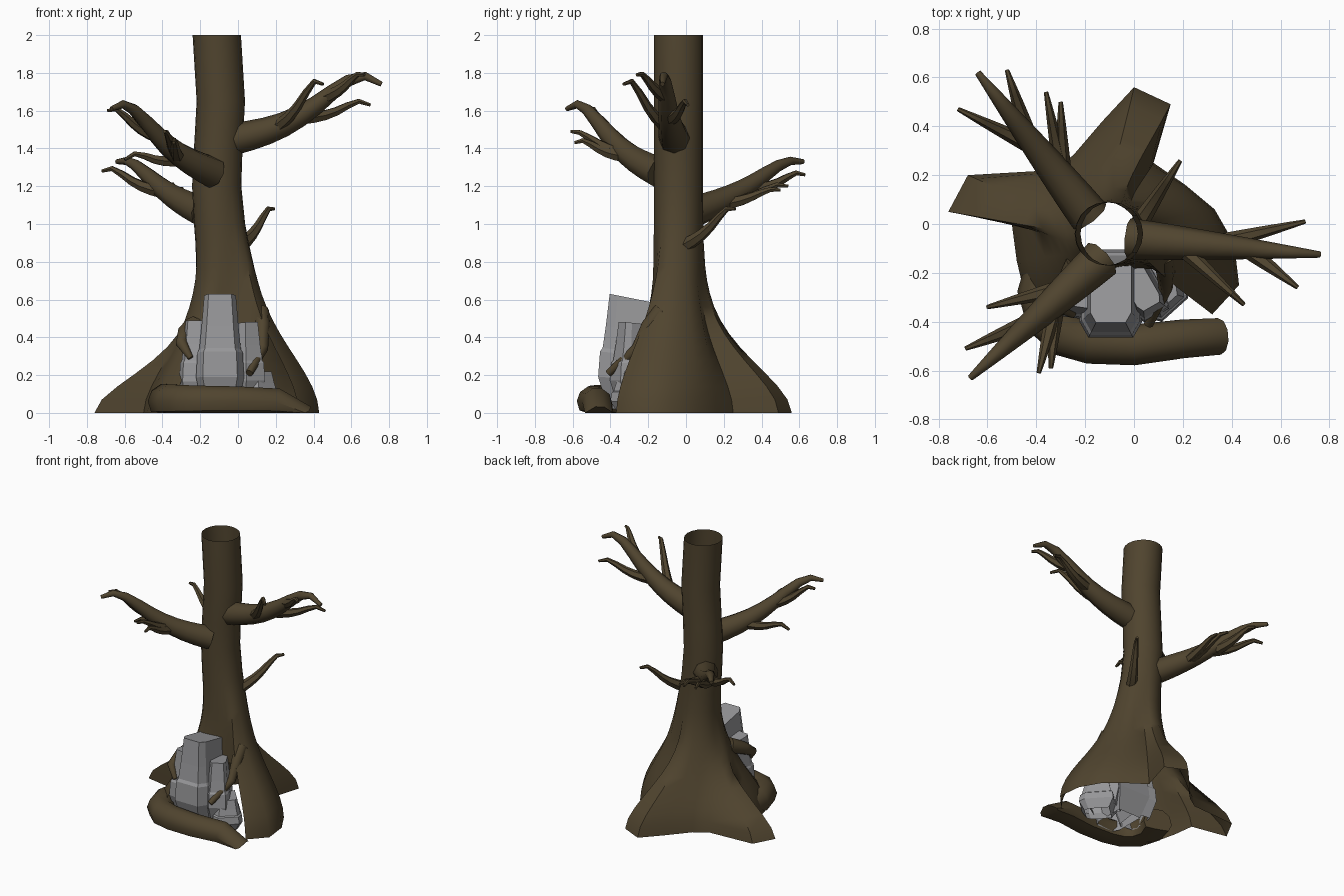
import bpy, bmesh, math
from mathutils import Matrix, Vector

if "Cube" in bpy.data.objects:
    bpy.data.objects.remove(bpy.data.objects["Cube"])


def material(name, rgb):
    mat = bpy.data.materials.new(name)
    mat.use_nodes = True
    mat.diffuse_color = (*rgb, 1)
    shader = mat.node_tree.nodes["Principled BSDF"]
    shader.inputs["Base Color"].default_value = (*rgb, 1)
    return mat


BARK = material("brown bark", (.08, .058, .028))
STONE = material("grey stone", (.31, .31, .32))


def loft(name, rings, mat, smooth=True, bottom=True, top=True, hole=None):
    """Skin a stack of rings; hole(level, column) tells which faces to leave out."""
    bm = bmesh.new()
    verts = [[bm.verts.new(point) for point in ring] for ring in rings]
    count = len(verts[0])
    for level, (low, high) in enumerate(zip(verts, verts[1:])):
        for column in range(count):
            if hole and hole(level, column):
                continue
            after = (column + 1) % count
            bm.faces.new((low[column], low[after], high[after], high[column]))
    if bottom:
        bm.faces.new(verts[0][::-1])
    if top:
        bm.faces.new(verts[-1])
        bmesh.ops.recalc_face_normals(bm, faces=bm.faces)
    loose = [vert for vert in bm.verts if not vert.link_faces]
    bmesh.ops.delete(bm, geom=loose, context='VERTS')
    mesh = bpy.data.meshes.new(name)
    bm.to_mesh(mesh)
    bm.free()
    mesh.materials.append(mat)
    part = bpy.data.objects.new(name, mesh)
    bpy.context.collection.objects.link(part)
    if smooth:
        bpy.ops.object.select_all(action='DESELECT')
        part.select_set(True)
        bpy.context.view_layer.objects.active = part
        bpy.ops.object.shade_smooth_by_angle(angle=math.radians(50))


def tube(name, path, start_radius, end_radius, sides=8):
    """Tapered limb along a path, kept above the ground."""
    points = [Vector(point) for point in path]
    last = len(points) - 1
    rings = []
    side = None
    for i, point in enumerate(points):
        along = (points[min(i + 1, last)] - points[max(i - 1, 0)]).normalized()
        if side is None:
            side = along.cross(Vector((0, 0, 1)))
        side = (side - along * side.dot(along)).normalized()
        up = side.cross(along)
        radius = start_radius + (end_radius - start_radius) * (i / last) ** 1.2
        ring = []
        for k in range(sides):
            angle = math.tau * k / sides
            corner = point + (side * math.cos(angle) + up * math.sin(angle)) * radius
            corner.z = max(corner.z, 0)
            ring.append(corner)
        rings.append(ring)
    loft(name, rings, BARK)


def branch(name, start, end, lift, start_radius, end_radius, steps, sides):
    """Limb that sags near its root, then rises and droops towards its tip."""
    path = []
    for i in range(steps + 1):
        t = i / steps
        point = Vector(start).lerp(Vector(end), t)
        point.z += lift * (math.sin(math.pi * t ** 3) - .35 * math.sin(math.pi * t))
        path.append(point)
    tube(name, path, start_radius, end_radius, sides)


def stone(name, centre, size, bottom, top, tilt, turn):
    """Open-bottomed block with chamfered front corners, widest below its middle."""
    spin = Matrix.Rotation(math.radians(turn), 3, 'Z')
    rings = []
    for t, scale in ((0, .75), (.28, 1.06), (.5, 1), (.53, .92), (.72, .82), (1, .7)):
        w, d = (half * scale / 2 for half in size)
        outline = [(-.72, -1), (.72, -1), (1, -.65), (1, 1), (-1, 1), (-1, -.65)]
        rings.append([spin @ Vector((u * w, v * d, bottom + (top - bottom) * t
                                     - tilt * t * (v + 1) * d)) + Vector((*centre, 0))
                      for u, v in outline])
    loft(name, rings, STONE, smooth=False, bottom=False)


# Trunk: foot outline with spreading roots, blended into a round hollow stem
FOOT = [(.41, -.08), (.33, .06), (.21, .16), (.08, .25), (.15, .49), (0, .56), (-.13, .42),
        (-.25, .28), (-.34, .22), (-.68, .2), (-.76, .05), (-.5, 0), (-.48, -.15), (-.44, -.32),
        (-.34, -.42), (-.2, -.3), (0, -.25), (.2, -.22), (.32, -.37), (.43, -.25)]
HEIGHTS = [i * .07 for i in range(12)] + [.9, 1, 1.2, 1.4, 1.65, 2]
trunk_rings = []
for z in HEIGHTS:
    flare = math.exp(-(z / .52) ** 1.8)
    middle = -.103 - .012 * math.cos((z - 1.2) * 7)
    ring = []
    for i, (x, y) in enumerate(FOOT):
        angle = math.tau * i / len(FOOT)
        stem = Vector((middle + .128 * math.cos(angle), -.04 + .13 * math.sin(angle), z))
        steepness = 1 if x > .16 else 2.8 if x < -.6 else 1.8
        ring.append(stem.lerp(Vector((x, y, z)), flare ** steepness))
    trunk_rings.append(ring)
loft("trunk", trunk_rings, BARK, bottom=False, top=False,
     hole=lambda level, column: 14 <= column <= 17 and HEIGHTS[level] < .4)

# Front root curling around the stones
tube("front_root", [(-.34, -.16, .04), (-.38, -.28, .06), (-.35, -.39, .06), (-.28, -.455, .06),
                    (-.18, -.485, .06), (0, -.495, .06), (.2, -.47, .055), (.35, -.46, -.03)],
     .1, .075, 10)

# Roots hanging over the hollow
tube("hanging_root_left", [(.12, -.13, .54), (.13, -.2, .46), (.13, -.26, .34),
                           (.06, -.41, .21)], .045, .02)
tube("hanging_root_right", [(-.23, -.17, .46), (-.28, -.26, .42), (-.3, -.34, .37),
                            (-.25, -.37, .29)], .055, .015)

# Large branches
BRANCHES = {
    "left_branch": ((-.02, -.06, 1.45), (.76, -.125, 1.74), .11),
    "front_branch": ((-.13, -.14, 1.27), (-.67, -.63, 1.61), .09),
    "back_branch": ((-.18, .03, 1.06), (-.64, .62, 1.33), .05),
}
for name, (start, end, lift) in BRANCHES.items():
    branch(name, start, end, lift, .084, .013, 9, 8)

# Twigs, grouped by the limb they grow from: start, end, lift
TWIGS = {
    "left_twig": [((.18, -.08, 1.5), (.45, -.33, 1.74), .07),
                  ((.34, -.08, 1.56), (.7, .01, 1.63), .04),
                  ((.46, -.1, 1.67), (.67, -.26, 1.79), .03)],
    "front_twig": [((-.42, -.4, 1.46), (-.69, -.51, 1.6), .04),
                   ((-.28, -.26, 1.34), (-.6, -.34, 1.34), .04),
                   ((-.32, -.32, 1.36), (-.39, -.61, 1.49), .02),
                   ((-.32, -.33, 1.36), (-.34, -.59, 1.43), .03)],
    "back_twig": [((-.4, .31, 1.17), (-.72, .47, 1.28), .04),
                  ((-.43, .35, 1.18), (-.52, .63, 1.26), .03),
                  ((-.29, .18, 1.1), (-.36, .54, 1.2), .03),
                  ((-.29, .18, 1.1), (-.3, .5, 1.18), .02)],
    "trunk_twig": [((.02, 0, .89), (.19, .26, 1.08), .04)],
}
for name, group in TWIGS.items():
    for i, (start, end, lift) in enumerate(group):
        branch(f"{name}_{i + 1}", start, end, lift, .037, .009, 6, 6)

# Stones in the hollow: centre, size, bottom, top, tilt, turn
stone("tall_stone", (-.095, -.285), (.24, .34), .02, .63, .2, 0)
stone("right_stone", (-.21, -.25), (.17, .26), .04, .49, .1, -8)
stone("left_stone", (.03, -.265), (.15, .24), .05, .48, .1, 30)
stone("low_stone", (.09, -.265), (.19, .22), 0, .22, 0, 42)
